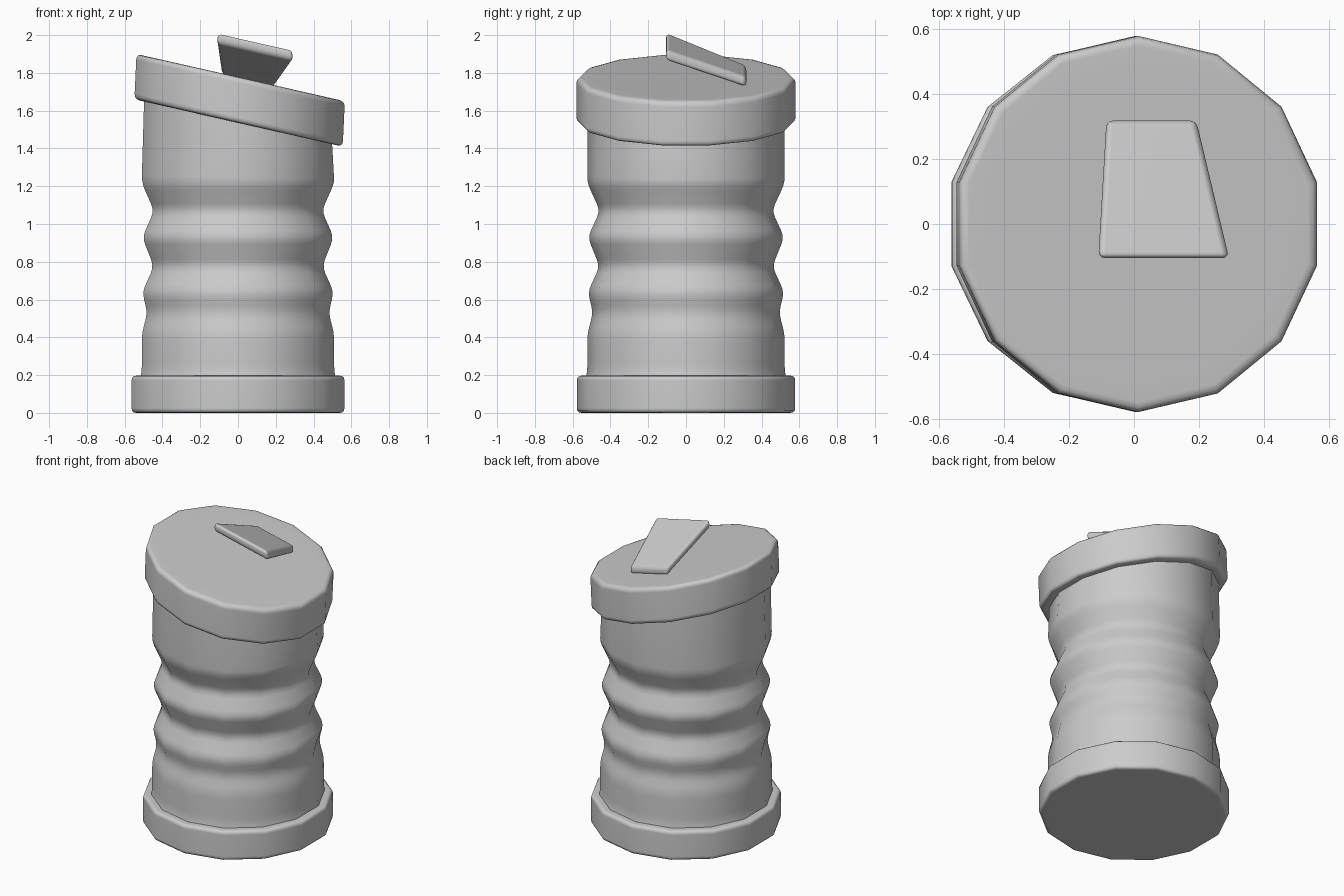
import bpy, bmesh
from math import sin, cos, pi, radians
from mathutils import Vector

if "Cube" in bpy.data.objects:
    bpy.data.objects.remove(bpy.data.objects["Cube"])

SIDES = 14
TILT = 0.223          # slope of the lid, falling towards +x


def finish(name, bm, angle=50):
    bmesh.ops.recalc_face_normals(bm, faces=bm.faces)
    mesh = bpy.data.meshes.new(name)
    bm.to_mesh(mesh)
    bm.free()
    obj = bpy.data.objects.new(name, mesh)
    bpy.context.collection.objects.link(obj)
    mesh.shade_smooth()
    mesh.set_sharp_from_angle(angle=radians(angle))
    return obj


def flat_caps(obj):
    # keeps the large flat faces evenly shaded
    mod = obj.modifiers.new("even_shading", 'WEIGHTED_NORMAL')
    mod.keep_sharp = True


def rounded(points, size):
    """Soften the inner corners of a (radius, height, shift, tilt) profile."""
    pts = [Vector(p) for p in points]
    out = [pts[0]]
    for a, b, c in zip(pts, pts[1:], pts[2:]):
        p = b + (a - b) * min(0.45, size / (a - b).length)
        q = b + (c - b) * min(0.45, size / (c - b).length)
        out += [p * (1 - t) ** 2 + b * 2 * t * (1 - t) + q * t * t
                for t in (0, 0.33, 0.67, 1)]
    return out + [pts[-1]]


def lathe(name, profile):
    """14-sided stack of rings; each ring may be shifted in x and tilted."""
    bm = bmesh.new()
    rings = []
    for r, z, shift, tilt in profile:
        ring = []
        for i in range(SIDES):
            a = pi / 2 + 2 * pi * i / SIDES
            x = r * cos(a)
            ring.append(bm.verts.new((shift + x * cos(tilt), r * sin(a),
                                      z - x * sin(tilt))))
        rings.append(ring)
    for low, high in zip(rings, rings[1:]):
        for i in range(SIDES):
            j = (i + 1) % SIDES
            bm.faces.new((low[i], low[j], high[j], high[i]))
    bm.faces.new(rings[0][::-1])
    bm.faces.new(rings[-1])
    return finish(name, bm)


# Base rim
base = [(0.50, 0, 0, 0), (0.578, 0, 0, 0), (0.578, 0.197, 0, 0), (0.50, 0.197, 0, 0)]
base_obj = lathe("base_rim", rounded(base, 0.025))
flat_caps(base_obj)

# Body with pinched grooves; its last ring follows the tilt of the lid
body = [(r, z, 0, 0) for r, z in (
    (0.53, 0.185), (0.522, 0.23), (0.522, 0.42), (0.492, 0.53), (0.52, 0.64),
    (0.457, 0.775), (0.52, 0.93), (0.455, 1.07), (0.522, 1.215))]
body.append((0.522, 1.57, 0, TILT))
lathe("body", rounded(body, 0.04))

# Tilted lid
lid = [(0.48, 1.535, 0.003, TILT), (0.58, 1.535, 0.003, TILT),
       (0.58, 1.775, 0.014, TILT), (0.48, 1.775, 0.014, TILT)]
flat_caps(lathe("lid", rounded(lid, 0.03)))

# Tapered handle, leaning up from the lid towards the front
bm = bmesh.new()
outline = [(-0.11, -0.105, 0.155, 0.212), (0.293, -0.105, 0.155, 0.212),
           (0.192, 0.319, -0.01, 0.045), (-0.085, 0.319, -0.01, 0.045)]
lid_height = lambda x: 1.777 - 0.227 * x
bottom = [bm.verts.new((x, y, lid_height(x) + b)) for x, y, b, t in outline]
top = [bm.verts.new((x, y, lid_height(x) + t)) for x, y, b, t in outline]
bm.faces.new(bottom[::-1])
bm.faces.new(top)
for i in range(4):
    j = (i + 1) % 4
    bm.faces.new((bottom[i], bottom[j], top[j], top[i]))
bmesh.ops.bevel(bm, geom=bm.edges[:], offset=0.02, segments=3, profile=0.5,
                affect='EDGES', clamp_overlap=True)
flat_caps(finish("lid_handle", bm))
